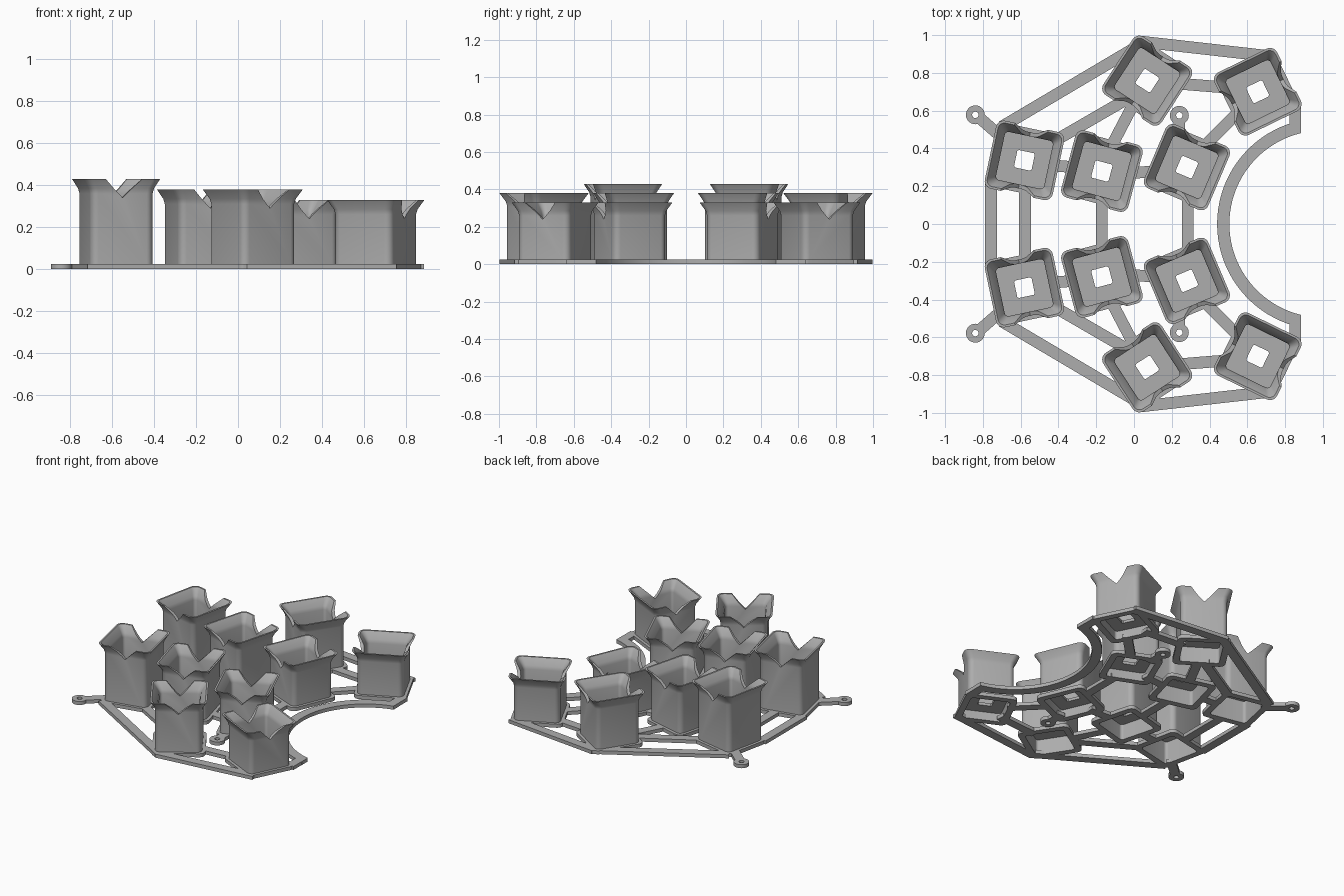
import bpy, bmesh, math
from mathutils import Matrix, Vector

cube = bpy.data.objects.get("Cube")
if cube:
    bpy.data.objects.remove(cube)

grey = bpy.data.materials.new("plain grey")
grey.use_nodes = True
colour = (0.42, 0.42, 0.42, 1)
grey.diffuse_color = colour
grey.node_tree.nodes["Principled BSDF"].inputs["Base Color"].default_value = colour

PLATE = 0.025    # thickness of the base frame
BAR = 0.062      # width of the frame bars
WALL = 0.13      # inner half width of a cup


def add_object(name, bm, matrix=Matrix()):
    bmesh.ops.recalc_face_normals(bm, faces=bm.faces)
    mesh = bpy.data.meshes.new(name)
    bm.to_mesh(mesh)
    bm.free()
    mesh.materials.append(grey)
    obj = bpy.data.objects.new(name, mesh)
    obj.matrix_world = matrix
    bpy.context.collection.objects.link(obj)
    return obj


def loft(loops):
    """Skin a closed chain of point loops into a hollow ring-like solid."""
    bm = bmesh.new()
    rows = [[bm.verts.new(p) for p in loop] for loop in loops]
    n = len(rows[0])
    for a, b in zip(rows, rows[1:] + rows[:1]):
        for i in range(n):
            j = (i + 1) % n
            bm.faces.new((a[i], a[j], b[j], b[i]))
    return bm


def rounded_square(half, radius, z, steps=6):
    pts = []
    for corner in range(4):
        mid = math.radians(45 + 90 * corner)
        c = Vector((math.cos(mid), math.sin(mid), 0)) * (half - radius) * math.sqrt(2)
        for k in range(steps + 1):
            a = mid + math.radians(90 * k / steps - 45)
            pts.append(c + Vector((radius * math.cos(a), radius * math.sin(a), z)))
    return pts


def circle(radius, z, like=None):
    like = like or [Vector((math.cos(math.tau * i / 28), math.sin(math.tau * i / 28), 0)) for i in range(28)]
    return [Vector((p.x, p.y, 0)).normalized() * radius + Vector((0, 0, z)) for p in like]


def cut_notches(cup, height):
    """Cut a V through the two opposite flared sides."""
    bm = bmesh.new()
    depth, over = 0.09, 0.05
    w = depth + over
    profile = [(0, height - depth), (w, height + over), (-w, height + over)]
    ends = [[bm.verts.new((x, y, z)) for x, z in profile] for y in (-0.4, 0.4)]
    bm.faces.new(ends[0])
    bm.faces.new(ends[1])
    for i in range(3):
        j = (i + 1) % 3
        bm.faces.new((ends[0][i], ends[0][j], ends[1][j], ends[1][i]))
    cutter = add_object("notch_cutter", bm, cup.matrix_world.copy())
    cutter.hide_render = True
    mod = cup.modifiers.new("notches", 'BOOLEAN')
    mod.operation, mod.solver, mod.object = 'DIFFERENCE', 'EXACT', cutter
    select(cup)
    bpy.ops.object.modifier_apply(modifier=mod.name)
    bpy.data.objects.remove(cutter)


def select(obj):
    bpy.ops.object.select_all(action='DESELECT')
    obj.select_set(True)
    bpy.context.view_layer.objects.active = obj


def make_cup(name, x, y, height, angle):
    flare = height - 0.07
    floor = height - 0.25
    inner = rounded_square(WALL, 0.02, floor)
    bm = loft([
        rounded_square(0.172, 0.04, 0), rounded_square(0.172, 0.04, PLATE),
        rounded_square(0.152, 0.035, PLATE), rounded_square(0.152, 0.035, flare),
        rounded_square(0.158, 0.036, flare + 0.025), rounded_square(0.184, 0.042, height),
        rounded_square(0.172, 0.035, height), rounded_square(0.137, 0.025, flare + 0.025),
        rounded_square(WALL, 0.02, flare), inner,
        circle(0.062, floor, inner), circle(0.062, floor - 0.02, inner),
        rounded_square(WALL, 0.02, floor - 0.02), rounded_square(WALL, 0.02, 0),
    ])
    place = Matrix.Translation((x, y, 0)) @ Matrix.Rotation(math.radians(angle), 4, 'Z')
    cup = add_object(name, bm, place)
    bpy.context.view_layer.update()
    cut_notches(cup, height)
    select(cup)
    bpy.ops.object.shade_smooth_by_angle(angle=math.radians(30))


def make_bar(name, p, q, width=BAR):
    p, q = Vector(p), Vector(q)
    d = q - p
    bm = bmesh.new()
    bmesh.ops.create_cube(bm, size=1)
    bmesh.ops.scale(bm, vec=(d.length, width, PLATE), verts=bm.verts)
    mid = (p + q) / 2
    place = Matrix.Translation((mid.x, mid.y, PLATE / 2)) @ Matrix.Rotation(math.atan2(d.y, d.x), 4, 'Z')
    add_object(name, bm, place)


def make_ring(name, x, y):
    bm = loft([circle(0.05, 0), circle(0.05, PLATE), circle(0.017, PLATE), circle(0.017, 0)])
    ring = add_object(name, bm, Matrix.Translation((x, y, 0)))
    select(ring)
    bpy.ops.object.shade_smooth_by_angle(angle=math.radians(30))


# Cups: x, y, height, turn
cups = {
    "outer_cup": (-0.58, 0.337, 0.43, -12),
    "middle_cup": (-0.17, 0.28, 0.38, -15),
    "inner_cup": (0.28, 0.301, 0.33, -23),
    "side_cup": (0.07, 0.759, 0.38, -33),
    "end_cup": (0.655, 0.70, 0.33, -64),
}
# Frame bars, for one half
bars = {
    "rim_bar_long": ((-0.70, 0.515), (0.06, 0.965)),
    "rim_bar_short": ((0.04, 0.965), (0.75, 0.885)),
    "arc_end_bar": ((0.853, 0.49), (0.853, 0.64)),
    "link_outer_side": ((-0.42, 0.44), (-0.04, 0.66)),
    "link_middle_side": ((-0.11, 0.43), (0.0, 0.64)),
    "link_outer_middle": ((-0.43, 0.31), (-0.31, 0.30)),
    "link_middle_inner": ((-0.02, 0.27), (0.14, 0.28)),
    "link_inner_end": ((0.39, 0.43), (0.56, 0.60)),
    "link_side_end": ((0.21, 0.745), (0.52, 0.72)),
    "tab_bar": ((-0.81, 0.555), (-0.69, 0.45)),
    "ring_stub": ((0.24, 0.545), (0.24, 0.44)),
}
for side, s in (("back", 1), ("front", -1)):
    for name, (x, y, h, a) in cups.items():
        make_cup(f"{name}_{side}", x, y * s, h, a * s)
    for name, (p, q) in bars.items():
        make_bar(f"{name}_{side}", (p[0], p[1] * s), (q[0], q[1] * s))
    make_ring(f"tab_ring_{side}", -0.84, 0.578 * s)
    make_ring(f"screw_ring_{side}", 0.24, 0.575 * s)

# Straight bars across the middle
for name, x, y in (("rim", -0.757, 0.23), ("outer", -0.577, 0.19),
                   ("middle", -0.17, 0.13), ("inner", 0.285, 0.15)):
    make_bar(f"cross_bar_{name}", (x, -y), (x, y))

# Curved bar around the open end, trimmed straight at its tips
bm = bmesh.new()
steps, tip = 40, -0.115
rows = []
for k in range(steps + 1):
    row = []
    for r, z in ((0.56, 0), (0.56, PLATE), (0.495, PLATE), (0.495, 0)):
        start = math.acos(tip / r)
        a = start + (math.tau - 2 * start) * k / steps
        row.append(bm.verts.new((1 + r * math.cos(a), r * math.sin(a), z)))
    rows.append(row)
for a, b in zip(rows, rows[1:]):
    for i in range(4):
        j = (i + 1) % 4
        bm.faces.new((a[i], a[j], b[j], b[i]))
bm.faces.new(rows[0])
bm.faces.new(rows[-1])
arc = add_object("curved_bar", bm)
select(arc)
bpy.ops.object.shade_smooth_by_angle(angle=math.radians(30))
